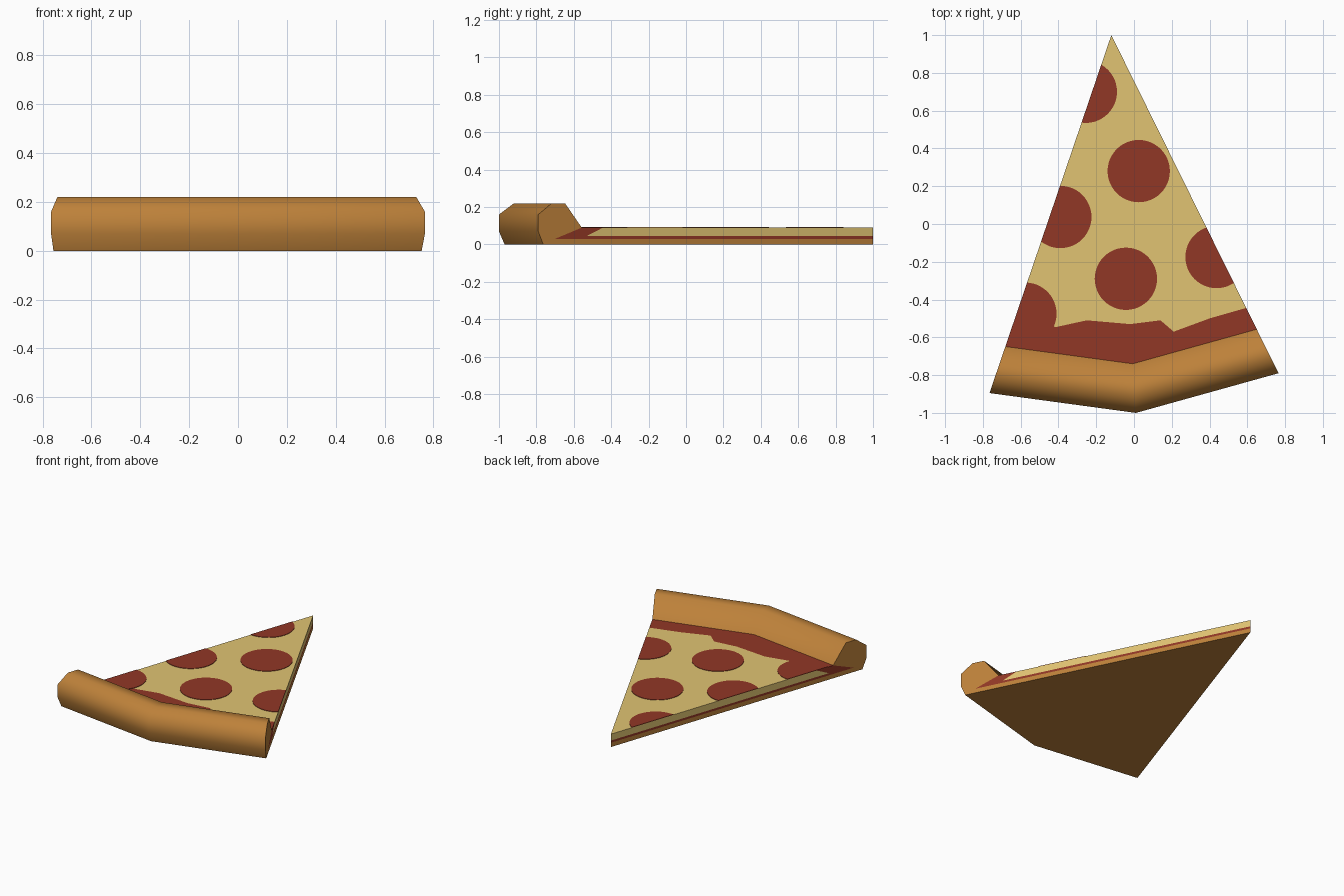
import bpy, bmesh, math
from mathutils import Vector, Matrix

if "Cube" in bpy.data.objects:
    bpy.data.objects.remove(bpy.data.objects["Cube"])

# Slice corners in plan: everything scales toward the tip
TIP = Vector((-0.12, 1.0))
LEFT, MID, RIGHT = Vector((-0.765, -0.895)), Vector((0.01, -1.0)), Vector((0.765, -0.79))


def material(name, rgb):
    m = bpy.data.materials.new(name)
    m.diffuse_color = (*rgb, 1)
    m.use_nodes = True
    m.node_tree.nodes["Principled BSDF"].inputs["Base Color"].default_value = m.diffuse_color
    return m


CRUST = material("baked crust", (0.51, 0.22, 0.042))
CHEESE = material("melted cheese", (0.75, 0.55, 0.17))
RED = material("tomato red", (0.285, 0.038, 0.019))


def toward(p, t):
    return TIP + (p - TIP) * t


def arc(t):
    return [toward(p, t) for p in (LEFT, MID, RIGHT)]


def finish(bm, name, mat, smooth=None):
    me = bpy.data.meshes.new(name)
    bm.to_mesh(me)
    bm.free()
    ob = bpy.data.objects.new(name, me)
    bpy.context.collection.objects.link(ob)
    me.materials.append(mat)
    if smooth:
        bpy.ops.object.select_all(action='DESELECT')
        ob.select_set(True)
        bpy.context.view_layer.objects.active = ob
        bpy.ops.object.shade_smooth_by_angle(angle=math.radians(smooth))
    return ob


def layer(name, mat, low, z0, high, z1, sides, top=False, bottom=False):
    """Loft between two counter-clockwise outlines, keeping only the outer faces."""
    bm = bmesh.new()
    a = [bm.verts.new((*p, z0)) for p in low]
    b = [bm.verts.new((*p, z1)) for p in high]
    n = len(a)
    for i in sides:
        j = (i + 1) % n
        bm.faces.new((a[i], a[j], b[j], b[i]))
    if top:
        bm.faces.new(b)
    if bottom:
        bm.faces.new(a[::-1])
    loose = [v for v in bm.verts if not v.link_faces]
    bmesh.ops.delete(bm, geom=loose, context='VERTS')
    return finish(bm, name, mat)


# Wavy edge where the cheese stops, left to right
edge = [toward(LEFT, 0.805)] + [Vector(p) for p in (
    (-0.41, -0.545), (-0.25, -0.51), (-0.02, -0.53), (0.14, -0.51),
    (0.21, -0.57), (0.40, -0.50))] + [toward(RIGHT, 0.807)]
edge_low = [toward(p, 1.06) for p in edge]

# Flat layers: dough base, sauce line, cheese, sauce strip by the crust
base = [TIP] + arc(0.95)
layer("dough_base", CRUST, base, 0, base, 0.03, (0, 3), bottom=True)
layer("sauce_layer", RED, base, 0.03, [TIP] + arc(0.93), 0.045, (0, 3))
layer("cheese", CHEESE, [TIP] + edge_low, 0.045, [TIP] + edge, 0.09,
      (0, len(edge)), top=True)


def strip(e, t):
    return [e[0]] + arc(t) + e[:0:-1]


layer("sauce_strip", RED, strip(edge_low, 0.93), 0.045, strip(edge, 0.87), 0.09,
      (0, 3), top=True)

# Raised crust: profile of (scale from tip, height) swept through three corners
profile = [(0.95, 0), (0.985, 0), (1, 0.07), (1, 0.16), (0.96, 0.22),
           (0.92, 0.22), (0.87, 0.09), (0.95, 0.03)]
bm = bmesh.new()
rings = [[bm.verts.new((*toward(c, t), z)) for t, z in profile]
         for c in (LEFT, MID, RIGHT)]
for r, s in zip(rings, rings[1:]):
    for i in range(6):  # the faces against the base and sauce stay open
        bm.faces.new((r[i], s[i], s[i + 1], r[i + 1]))
bm.faces.new(rings[0][::-1])
bm.faces.new(rings[-1])
bmesh.ops.recalc_face_normals(bm, faces=bm.faces)
finish(bm, "crust", CRUST, smooth=60)

# Pepperoni: thin discs trimmed by the two cut sides
dl, dr = LEFT - TIP, RIGHT - TIP
cuts = [Vector((dl.y, -dl.x, 0)), Vector((-dr.y, dr.x, 0))]
for k, (x, y) in enumerate([(-0.255, 0.70), (0.025, 0.28), (-0.39, 0.037),
                            (0.437, -0.175), (-0.043, -0.29), (-0.575, -0.475)]):
    bm = bmesh.new()
    bmesh.ops.create_cone(bm, cap_ends=True, segments=48, radius1=0.165, radius2=0.165,
                          depth=0.003, matrix=Matrix.Translation((x, y, 0.0915)))
    for no in cuts:
        bmesh.ops.bisect_plane(bm, geom=bm.verts[:] + bm.edges[:] + bm.faces[:],
                               plane_co=(*TIP, 0), plane_no=no, clear_outer=True)
        bmesh.ops.holes_fill(bm, edges=[e for e in bm.edges if e.is_boundary])
    bmesh.ops.recalc_face_normals(bm, faces=bm.faces)
    finish(bm, f"pepperoni_{k + 1}", RED)
